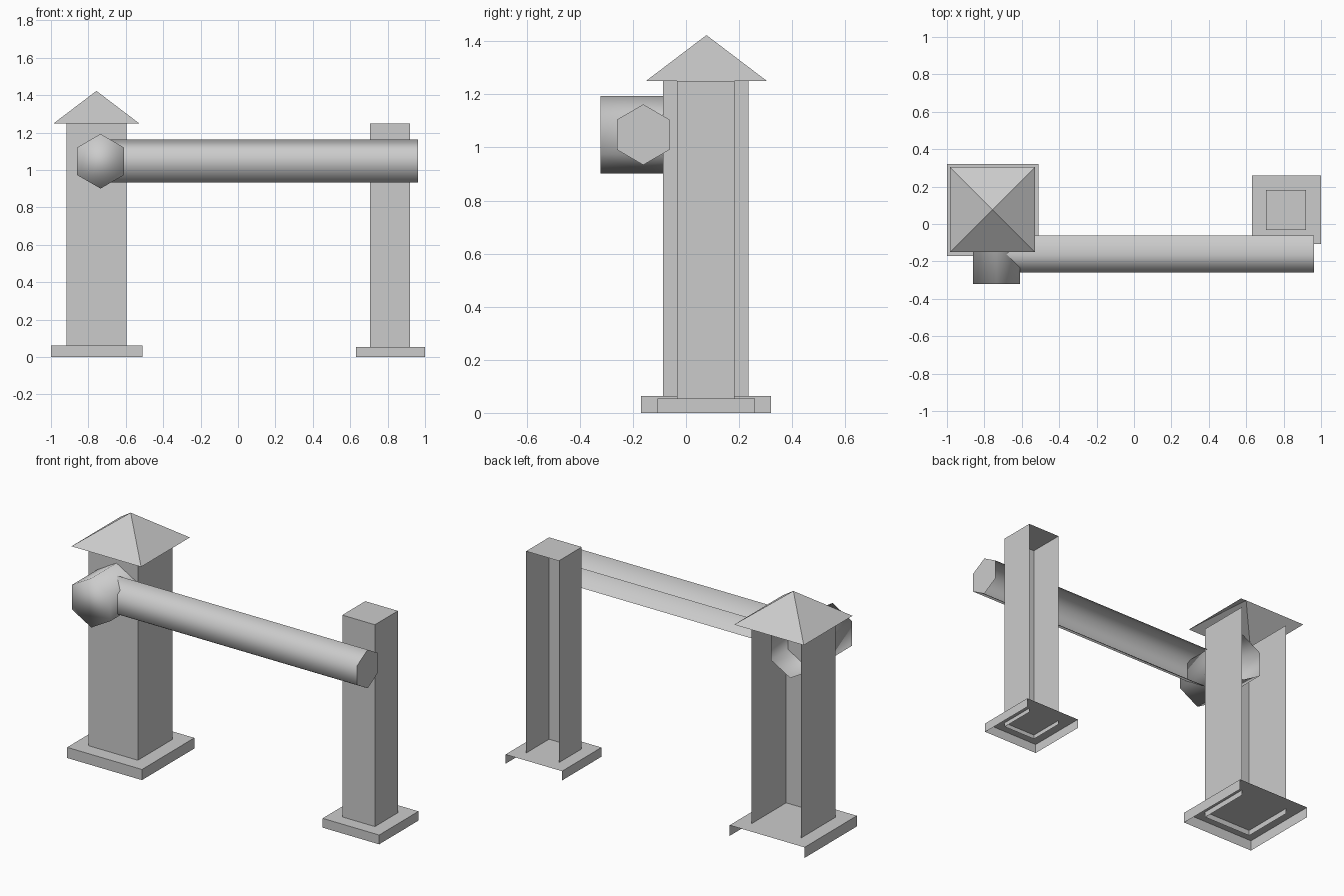
import bpy, bmesh
from math import sin, cos, pi
from mathutils import Vector

cube = bpy.data.objects.get("Cube")
if cube:
    bpy.data.objects.remove(cube, do_unlink=True)

# One plain grey material
grey = bpy.data.materials.new("stone_grey")
grey.use_nodes = True
colour = (0.6, 0.6, 0.6, 1)
grey.diffuse_color = colour
grey.node_tree.nodes["Principled BSDF"].inputs["Base Color"].default_value = colour


def finish(name, bm):
    mesh = bpy.data.meshes.new(name)
    bm.to_mesh(mesh)
    bm.free()
    mesh.materials.append(grey)
    obj = bpy.data.objects.new(name, mesh)
    bpy.context.collection.objects.link(obj)
    return obj


def open_box(name, low, high, missing):
    """Box between two corners, without the faces pointing in the missing directions."""
    low, high = Vector(low), Vector(high)
    bm = bmesh.new()
    bmesh.ops.create_cube(bm, size=1)
    bm.normal_update()
    gone = [f for f in bm.faces if any(f.normal.dot(Vector(d)) > 0.9 for d in missing)]
    bmesh.ops.delete(bm, geom=gone, context='FACES')
    for v in bm.verts:
        v.co = [(a + b) / 2 + c * (b - a) for a, b, c in zip(low, high, v.co)]
    return finish(name, bm)


def hex_prism(name, radius, place, start, end, missing=(), smooth_cap=False):
    """Six-sided bar with one cap, at the end; place maps (across, up, along) to a point."""
    bm = bmesh.new()
    rings = []
    for along in (start, end):
        rings.append([bm.verts.new(place(radius * sin(i * pi / 3), radius * cos(i * pi / 3), along))
                      for i in range(6)])
    a, b = rings
    for i in range(6):
        j = (i + 1) % 6
        bm.faces.new((a[i], a[j], b[j], b[i])).smooth = True
    bm.faces.new(b).smooth = smooth_cap
    bmesh.ops.recalc_face_normals(bm, faces=bm.faces)
    bm.faces.ensure_lookup_table()
    if bm.faces[0].normal.z < 0:
        bmesh.ops.reverse_faces(bm, faces=bm.faces)
    bmesh.ops.delete(bm, geom=[bm.faces[i] for i in missing], context='FACES')
    return finish(name, bm)


BACK, DOWN, UP = (0, 1, 0), (0, 0, -1), (0, 0, 1)

# Posts and their bases, open at the back and underneath
open_box("tall_base", (-1, -0.17, 0), (-0.51, 0.32, 0.063), (BACK, DOWN))
open_box("tall_post", (-0.917, -0.087, 0.03), (-0.595, 0.235, 1.25), (BACK, DOWN, UP))
open_box("short_base", (0.63, -0.108, 0), (1, 0.26, 0.055), (BACK, DOWN))
open_box("short_post", (0.706, -0.033, 0.03), (0.92, 0.182, 1.25), (BACK, DOWN))

# Pyramid roof, open underneath
bm = bmesh.new()
apex = bm.verts.new((-0.757, 0.077, 1.423))
eave = [bm.verts.new((-0.757 + x * 0.228, 0.077 + y * 0.228, 1.25))
        for x, y in ((-1, -1), (1, -1), (1, 1), (-1, 1))]
for i in range(4):
    bm.faces.new((eave[i], eave[(i + 1) % 4], apex))
finish("roof", bm)

# Short socket running from inside the tall post out to the front
hex_prism("beam_socket", 0.146, lambda u, v, w: (-0.735 + u, w, 1.047 + v),
          0.075, -0.322, smooth_cap=True)

# Long beam, its back and lower back sides left open
hex_prism("cross_beam", 0.114, lambda u, v, w: (w, -0.161 + u, 1.048 + v),
          -0.735, 0.962, missing=(1, 2))
